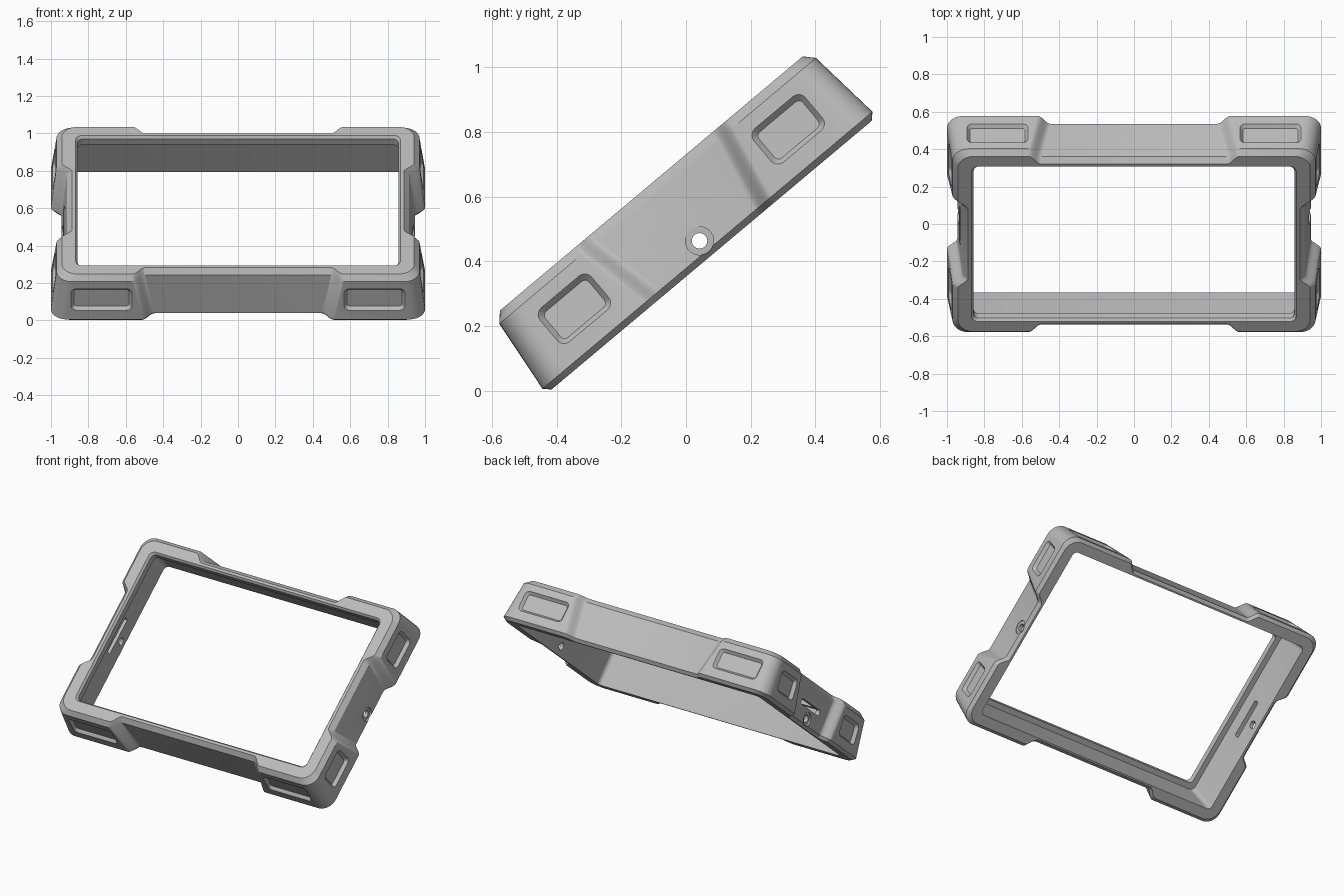
import bpy, bmesh, math
from mathutils import Matrix, Vector

cube = bpy.data.objects.get("Cube")
if cube:
    bpy.data.objects.remove(cube, do_unlink=True)

# Whole frame leans back 40 degrees; local axes are x, u (along slope), w (thickness)
TILT = Matrix.Rotation(math.radians(40), 4, 'X') @ Matrix.Translation((0, 0.33, 0))

grey = bpy.data.materials.new("plastic_grey")
grey.use_nodes = True
grey.diffuse_color = (0.5, 0.5, 0.5, 1)
grey.node_tree.nodes["Principled BSDF"].inputs["Base Color"].default_value = (0.5, 0.5, 0.5, 1)


def loft(name, rings, matrix):
    """Closed solid through rings of equal point count."""
    bm = bmesh.new()
    loops = [[bm.verts.new(matrix @ Vector(p)) for p in ring] for ring in rings]
    n = len(loops[0])
    for a, b in zip(loops, loops[1:]):
        for i in range(n):
            j = (i + 1) % n
            bm.faces.new((a[i], a[j], b[j], b[i]))
    bm.faces.new(loops[0][::-1])
    bm.faces.new(loops[-1])
    bmesh.ops.recalc_face_normals(bm, faces=bm.faces)
    mesh = bpy.data.meshes.new(name)
    bm.to_mesh(mesh)
    bm.free()
    mesh.materials.append(grey)
    obj = bpy.data.objects.new(name, mesh)
    bpy.context.scene.collection.objects.link(obj)
    return obj


def four_way(quarter):
    """Mirror a first-quadrant path, running from the top edge to the right edge."""
    q = quarter
    return (q + [(x, -y) for x, y in q[::-1]] + [(-x, -y) for x, y in q]
            + [(-x, y) for x, y in q[::-1]])


def arc(hx, hy, r, steps):
    return [(hx - r + r * math.sin(t), hy - r + r * math.cos(t))
            for t in (math.pi / 2 * i / steps for i in range(steps + 1))]


def rounded_rect(hx, hy, r, z, steps=5):
    return [(x, y, z) for x, y in four_way(arc(hx, hy, r, steps))]


def bumper_outline(hx, hu, w, slant, steps=9, width=0.07, depth=0.055):
    """Rounded rectangle whose four sides dip inwards between the corner bumps."""
    ease = [(i / steps, (1 - math.cos(math.pi * i / steps)) / 2) for i in range(steps + 1)]
    x0 = 0.47 + slant
    u0 = 0.215 + slant
    q = [(x0 + width * t, hu - depth * (1 - e)) for t, e in ease]
    q += arc(hx, hu, 0.085, 9)
    q += [(hx - depth * (1 - e), u0 + width * t) for t, e in ease[::-1]]
    return [(x, u, w) for x, u in four_way(q)]


# Outer shell: drafted sides with a chamfer on the back and front edges
frame = loft("bumper_frame", [
    bumper_outline(0.98, 0.647, 0.27, -0.025),
    bumper_outline(1.0, 0.667, 0.29, -0.025),
    bumper_outline(0.97, 0.64, 0.53, 0.025),
    bumper_outline(0.942, 0.612, 0.56, 0.025)], TILT)

cutters = []

# Open back cavity and the screen opening with its small bevel
cutters.append(loft("cavity_cutter", [
    rounded_rect(0.917, 0.587, 0.03, 0.2),
    rounded_rect(0.892, 0.565, 0.03, 0.505)], TILT))
cutters.append(loft("screen_cutter", [
    rounded_rect(0.857, 0.53, 0.03, 0.45),
    rounded_rect(0.857, 0.53, 0.03, 0.545),
    rounded_rect(0.868, 0.541, 0.035, 0.56),
    rounded_rect(0.868, 0.541, 0.035, 0.6)], TILT))


def side_frame(along, out, origin, draft=0.12):
    """Matrix with x along the side, y up the drafted wall and z outwards."""
    a, o = Vector(along), Vector(out)
    n = (o + Vector((0, 0, draft))).normalized()
    m = Matrix((a, n.cross(a), n)).transposed().to_4x4()
    return TILT @ Matrix.Translation(origin) @ m


def pocket(name, half_a, half_w, matrix):
    cutters.append(loft(name, [
        rounded_rect(half_a - 0.016, half_w - 0.016, 0.016, -0.02),
        rounded_rect(half_a, half_w, 0.028, 0),
        rounded_rect(half_a, half_w, 0.028, 0.04)], matrix))


for s in (-1, 1):
    # Shallow pockets on every corner bump
    for t in (-1, 1):
        pocket("long_side_pocket_cutter", 0.163, 0.069,
               side_frame((1, 0, 0), (0, s, 0), (t * 0.73, s * 0.653, 0.416)))
        pocket("short_side_pocket_cutter", 0.104, 0.069,
               side_frame((0, 1, 0), (s, 0, 0), (s * 0.984, t * 0.432, 0.416)))
    # Counterbored round hole in the middle of each short side
    hole = side_frame((0, 1, 0), (s, 0, 0), (s * 0.941, 0, 0.328), 0)
    cutters.append(loft("hole_cutter", [
        rounded_rect(0.024, 0.024, 0.0239, -0.1),
        rounded_rect(0.024, 0.024, 0.0239, -0.01),
        rounded_rect(0.044, 0.044, 0.0439, -0.01),
        rounded_rect(0.044, 0.044, 0.0439, 0.05)], hole))

# Long slot through the right side only
slot = side_frame((0, 1, 0), (-1, 0, 0), (-0.93, 0, 0.405), 0)
cutters.append(loft("slot_cutter", [
    rounded_rect(0.125, 0.018, 0.01, -0.06),
    rounded_rect(0.125, 0.018, 0.01, 0.06)], slot))

# Cut everything, then drop the cutters
bpy.ops.object.select_all(action='DESELECT')
bpy.context.view_layer.objects.active = frame
frame.select_set(True)
for c in cutters:
    c.hide_render = True
    mod = frame.modifiers.new("cut", 'BOOLEAN')
    mod.operation = 'DIFFERENCE'
    mod.solver = 'EXACT'
    mod.object = c
    bpy.ops.object.modifier_apply(modifier=mod.name)
    bpy.data.objects.remove(c, do_unlink=True)

bpy.ops.object.shade_smooth_by_angle(angle=math.radians(28))
